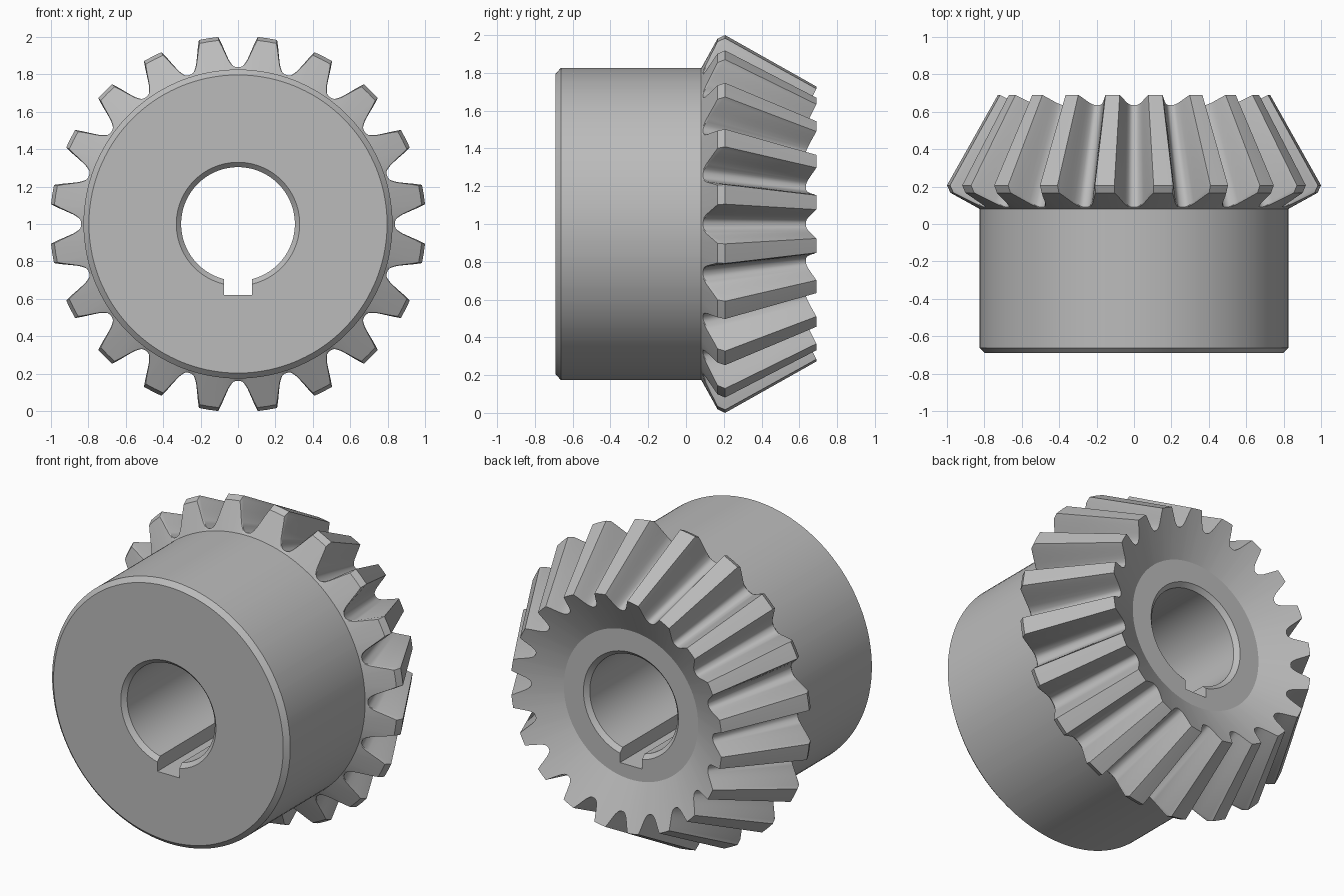
import bpy
import bmesh
from math import sin, cos, pi, radians

if "Cube" in bpy.data.objects:
    bpy.data.objects.remove(bpy.data.objects["Cube"], do_unlink=True)

steel = bpy.data.materials.new("brushed steel grey")
steel.use_nodes = True
colour = (0.5, 0.5, 0.5, 1)
steel.diffuse_color = colour
steel.node_tree.nodes["Principled BSDF"].inputs["Base Color"].default_value = colour

TEETH = 20
AXIS_Z = 1.0

# Half of a tooth: (degrees from tooth centre, height from root 0 to tip 1)
half = [(9, 0), (8.2, 0.005), (7.5, 0.03), (6.9, 0.08), (6.3, 0.16), (5.7, 0.26),
        (5.1, 0.41), (4.5, 0.57), (3.9, 0.75), (3.4, 0.89), (3, 1)]
tooth = [(-a, t) for a, t in half] + [(0, 1)] + [(a, t) for a, t in reversed(half[1:])]
outline = [(radians(360 / TEETH * (i + 0.5) + a), t) for i in range(TEETH) for a, t in tooth]


def make_object(name, bm):
    bmesh.ops.recalc_face_normals(bm, faces=bm.faces)
    mesh = bpy.data.meshes.new(name)
    bm.to_mesh(mesh)
    bm.free()
    mesh.materials.append(steel)
    obj = bpy.data.objects.new(name, mesh)
    bpy.context.collection.objects.link(obj)
    return obj


def loft(name, points, stations):
    """Skin rings around the y axis; each station is (root r, root y, tip r, tip y)."""
    bm = bmesh.new()
    rings = []
    for r0, y0, r1, y1 in stations:
        ring = []
        for a, t in points:
            r = r0 + (r1 - r0) * t
            ring.append(bm.verts.new((r * sin(a), y0 + (y1 - y0) * t, AXIS_Z + r * cos(a))))
        rings.append(ring)
    n = len(points)
    for lower, upper in zip(rings, rings[1:]):
        for i in range(n):
            j = (i + 1) % n
            bm.faces.new((lower[i], lower[j], upper[j], upper[i]))
    bm.faces.new(rings[0])
    bm.faces.new(rings[-1])
    return make_object(name, bm)


def circle(r, y):
    return (r, y, r, y)


# Hub and toothed cone in one skin, with chamfered tooth heels
gear = loft("bevel_gear", outline, [
    circle(0.797, -0.69), circle(0.826, -0.662), circle(0.826, 0.08),
    (0.836, 0.087, 0.987, 0.167),
    (0.838, 0.09, 1.0055, 0.207),
    (0.63, 0.635, 0.732, 0.69),
    circle(0.466, 0.545)])

# Bore cutter, flared at both mouths
round_points = [(2 * pi * i / 96, 0) for i in range(96)]
bore = loft("bore_cutter", round_points, [
    circle(0.355, -0.715), circle(0.304, -0.664), circle(0.304, 0.519), circle(0.355, 0.57)])

# Keyway cutter
bm = bmesh.new()
bmesh.ops.create_cube(bm, size=1)
for v in bm.verts:
    v.co = (v.co.x * 0.152, v.co.y * 2, 0.77 + v.co.z * 0.3)
keyway = make_object("keyway_cutter", bm)

bpy.context.view_layer.objects.active = gear
for cutter in (bore, keyway):
    cutter.hide_render = True
    cut = gear.modifiers.new(cutter.name, "BOOLEAN")
    cut.operation = "DIFFERENCE"
    cut.solver = "EXACT"
    cut.object = cutter
    bpy.ops.object.modifier_apply(modifier=cut.name)
    bpy.data.objects.remove(cutter, do_unlink=True)

bpy.ops.object.select_all(action="DESELECT")
gear.select_set(True)
bpy.ops.object.shade_smooth_by_angle(angle=radians(28))
